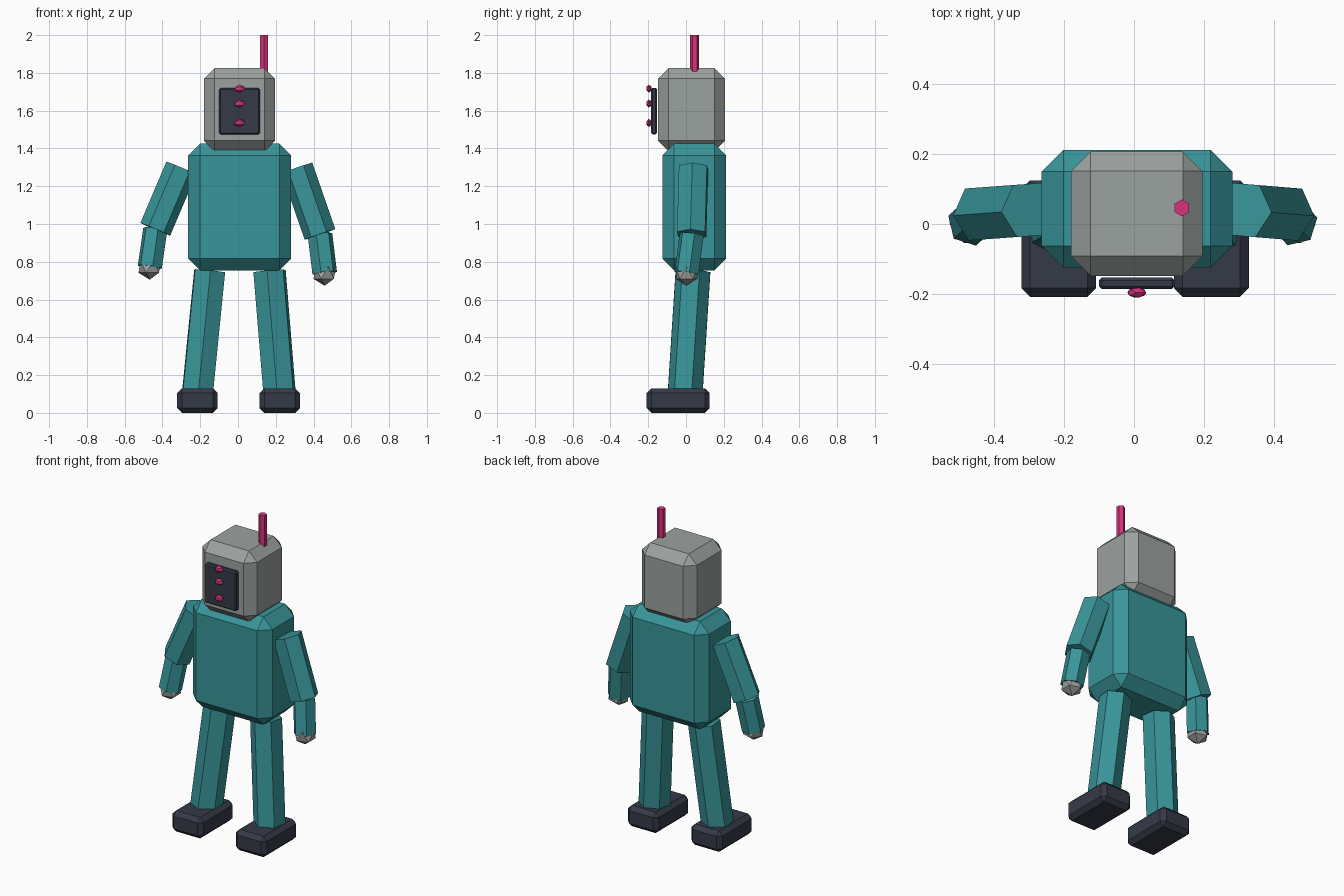
import bpy
from mathutils import Vector

cube = bpy.data.objects.get("Cube")
if cube:
    bpy.data.objects.remove(cube, do_unlink=True)


def material(name, rgb):
    m = bpy.data.materials.new(name)
    m.use_nodes = True
    color = (*rgb, 1.0)
    m.diffuse_color = color
    m.node_tree.nodes["Principled BSDF"].inputs["Base Color"].default_value = color
    return m


teal = material("teal", (0.04, 0.30, 0.32))
grey = material("light_grey", (0.33, 0.36, 0.35))
dark = material("dark_slate", (0.035, 0.042, 0.063))
pink = material("pink", (0.69, 0.032, 0.20))


def finish(name, mat):
    obj = bpy.context.object
    obj.name = name
    obj.data.materials.append(mat)
    return obj


def block(name, low, high, bevel, mat):
    """Chamfered box between two corners."""
    low, high = Vector(low), Vector(high)
    bpy.ops.mesh.primitive_cube_add(size=1, location=(low + high) / 2)
    obj = finish(name, mat)
    obj.scale = high - low
    bpy.ops.object.transform_apply(location=False, rotation=False, scale=True)
    mod = obj.modifiers.new("chamfer", "BEVEL")
    mod.width = bevel
    mod.segments = 1


def limb(name, start, end, radius, mat):
    """Six-sided bar between two points."""
    start, end = Vector(start), Vector(end)
    axis = end - start
    bpy.ops.mesh.primitive_cylinder_add(
        vertices=6, radius=radius, depth=axis.length, location=(start + end) / 2)
    obj = finish(name, mat)
    obj.rotation_euler = axis.to_track_quat("Z", "Y").to_euler()


def ball(name, center, size, mat):
    """Faceted low-poly ball."""
    bpy.ops.mesh.primitive_ico_sphere_add(subdivisions=1, radius=1, location=center)
    finish(name, mat).scale = size


# Body and head
block("torso", (-0.264, -0.125, 0.755), (0.281, 0.212, 1.425), 0.062, teal)
block("head", (-0.18, -0.148, 1.385), (0.196, 0.207, 1.825), 0.056, grey)

# Face panel with a column of three lights
block("face_panel", (-0.10, -0.186, 1.475), (0.116, -0.153, 1.72), 0.008, dark)
for i, z in enumerate((1.535, 1.638, 1.717)):
    ball(f"face_light_{i + 1}", (0.008, -0.196, z), (0.03, 0.016, 0.021), pink)

# Antenna
bpy.ops.mesh.primitive_cylinder_add(vertices=6, radius=0.024, depth=0.22,
                                    location=(0.137, 0.046, 1.89))
finish("antenna", pink)

# Legs and feet
for side, s, hip, ankle in (("left", 1, 0.167, 0.222), ("right", -1, -0.15, -0.217)):
    limb(f"{side}_leg", (hip, 0.037, 0.75), (ankle, -0.006, 0.08), 0.0925, teal)
    x = 0.003 + s * 0.218
    block(f"{side}_foot", (x - 0.107, -0.208, 0), (x + 0.107, 0.125, 0.13), 0.025, dark)

# Arms and hands, each slightly differently posed
arms = (
    ("left", (0.312, 0.04, 1.297), (0.434, 0.03, 0.945), (0.459, 0.003, 0.74)),
    ("right", (-0.30, 0.04, 1.297), (-0.438, 0.03, 0.972), (-0.467, 0.003, 0.772)),
)
for side, shoulder, elbow, wrist in arms:
    limb(f"{side}_upper_arm", shoulder, elbow, 0.086, teal)
    limb(f"{side}_forearm", elbow, wrist, 0.067, teal)
    ball(f"{side}_hand", wrist, (0.067, 0.067, 0.067), grey)
